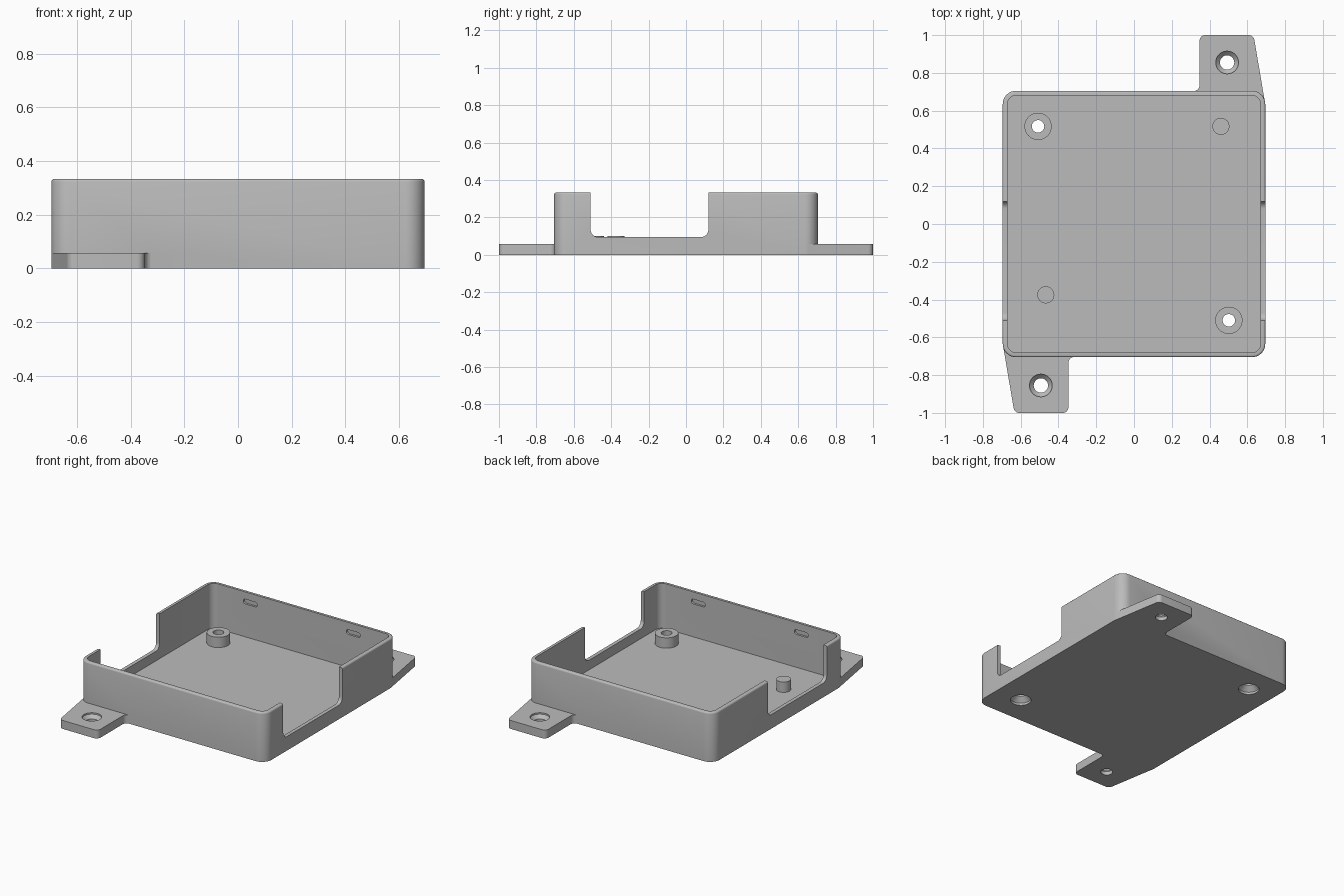
import bpy, bmesh, math
from mathutils import Vector, Matrix

if "Cube" in bpy.data.objects:
    bpy.data.objects.remove(bpy.data.objects["Cube"])

grey = bpy.data.materials.new("plain grey")
grey.use_nodes = True
grey.diffuse_color = (0.5, 0.5, 0.5, 1)
grey.node_tree.nodes["Principled BSDF"].inputs["Base Color"].default_value = (0.5, 0.5, 0.5, 1)


def rounded(corners, steps=8):
    """Outline from (x, y, radius) corners, each replaced by an arc."""
    out = []
    for i, (x, y, r) in enumerate(corners):
        p = Vector((x, y))
        if r == 0:
            out.append(p)
            continue
        u = (Vector(corners[i - 1][:2]) - p).normalized()
        v = (Vector(corners[(i + 1) % len(corners)][:2]) - p).normalized()
        half = u.angle(v) / 2
        centre = p + (u + v).normalized() * r / math.sin(half)
        a = (p + u * r / math.tan(half) - centre).normalized()
        b = (p + v * r / math.tan(half) - centre).normalized()
        out += [centre + r * a.slerp(b, k / steps) for k in range(steps + 1)]
    return out


def rectangle(hx, hy, r):
    return rounded([(-hx, -hy, r), (hx, -hy, r), (hx, hy, r), (-hx, hy, r)])


def circle(x, y, r, n=40):
    return [Vector((x + r * math.cos(k * math.tau / n), y + r * math.sin(k * math.tau / n)))
            for k in range(n)]


def loft(name, layers, matrix=Matrix()):
    """Closed solid through (outline, height) layers."""
    bm = bmesh.new()
    rings = [[bm.verts.new((p.x, p.y, z)) for p in pts] for pts, z in layers]
    for low, high in zip(rings, rings[1:]):
        for i in range(len(low)):
            bm.faces.new((low[i - 1], low[i], high[i], high[i - 1]))
    bm.faces.new(rings[0][::-1])
    bm.faces.new(rings[-1])
    bm.transform(matrix)
    bmesh.ops.recalc_face_normals(bm, faces=bm.faces)
    mesh = bpy.data.meshes.new(name)
    bm.to_mesh(mesh)
    bm.free()
    mesh.materials.append(grey)
    obj = bpy.data.objects.new(name, mesh)
    bpy.context.collection.objects.link(obj)
    return obj


def combine(target, tool, operation):
    mod = target.modifiers.new(tool.name, 'BOOLEAN')
    mod.object, mod.operation, mod.solver = tool, operation, 'EXACT'
    bpy.context.view_layer.objects.active = target
    bpy.ops.object.modifier_apply(modifier=mod.name)
    bpy.data.objects.remove(tool)


HX, HY, TOP, WALL, FLOOR = 0.695, 0.705, 0.333, 0.025, 0.03
TAB_TOP, BOSS_TOP = 0.057, 0.1

# Outer body with a softly rounded rim
rim = 0.01
layers = [(rectangle(HX, HY, 0.07), 0)]
for k in range(4):
    a = k * math.pi / 6
    inset = rim * (1 - math.cos(a))
    layers.append((rectangle(HX - inset, HY - inset, 0.07 - inset), TOP - rim + rim * math.sin(a)))
tray = loft("enclosure_tray", layers)

# Mounting tabs, the second turned half a circle
tab = rounded([(0.28, 0.6, 0), (0.694, 0.6, 0), (0.694, 0.64, 0), (0.633, 1, 0.03),
               (0.347, 1, 0.03), (0.347, 0.704, 0.03), (0.28, 0.704, 0)])
for turn in (0, math.pi):
    combine(tray, loft("mounting_tab", [(tab, 0), (tab, TAB_TOP)],
                       Matrix.Rotation(turn, 4, 'Z')), 'UNION')

# Cavity
inner = rectangle(HX - WALL, HY - WALL, 0.045)
combine(tray, loft("cavity", [(inner, FLOOR), (inner, 0.5)]), 'DIFFERENCE')

# Wide opening through both side walls
opening = rounded([(-0.51, 0.095, 0.04), (0.12, 0.095, 0.04), (0.12, 0.5, 0), (-0.51, 0.5, 0)])
across = Matrix(((0, 0, 1, 0), (1, 0, 0, 0), (0, 1, 0, 0), (0, 0, 0, 1)))
combine(tray, loft("side_opening", [(opening, -1), (opening, 1)], across), 'DIFFERENCE')

# Screw bosses, countersunk from below
for x, y in ((-0.508, 0.517), (0.502, -0.51)):
    ring = circle(x, y, 0.072)
    combine(tray, loft("screw_boss", [(ring, 0.02), (ring, BOSS_TOP)]), 'UNION')
    combine(tray, loft("boss_hole", [(circle(x, y, 0.065), -0.01), (circle(x, y, 0.065), 0.015),
                                     (circle(x, y, 0.033), 0.047), (circle(x, y, 0.033), 0.2)]),
            'DIFFERENCE')

# Plain locating posts
for x, y in ((0.46, 0.517), (-0.467, -0.375)):
    ring = circle(x, y, 0.045)
    combine(tray, loft("locating_post", [(ring, 0.02), (ring, BOSS_TOP)]), 'UNION')

# Tab holes, countersunk from above
for s in (1, -1):
    x, y = 0.493 * s, 0.855 * s
    combine(tray, loft("tab_hole", [(circle(x, y, 0.038), -0.1), (circle(x, y, 0.038), 0.025),
                                    (circle(x, y, 0.06), 0.047), (circle(x, y, 0.06), 0.1)]),
            'DIFFERENCE')

# Shallow snap slots inside the front and back walls
slot = rectangle(0.052, 0.016, 0.0155)
for x in (-0.385, 0.385):
    for s in (1, -1):
        place = Matrix.Translation((x, s * (HY - WALL), 0.268)) @ Matrix.Rotation(math.pi / 2, 4, 'X')
        combine(tray, loft("snap_slot", [(slot, -0.014), (slot, 0.014)], place), 'DIFFERENCE')

# Smooth the arcs, keep the edges sharp
bpy.context.view_layer.update()
tray.select_set(True)
bpy.context.view_layer.objects.active = tray
bpy.ops.object.shade_smooth_by_angle(angle=math.radians(32))
